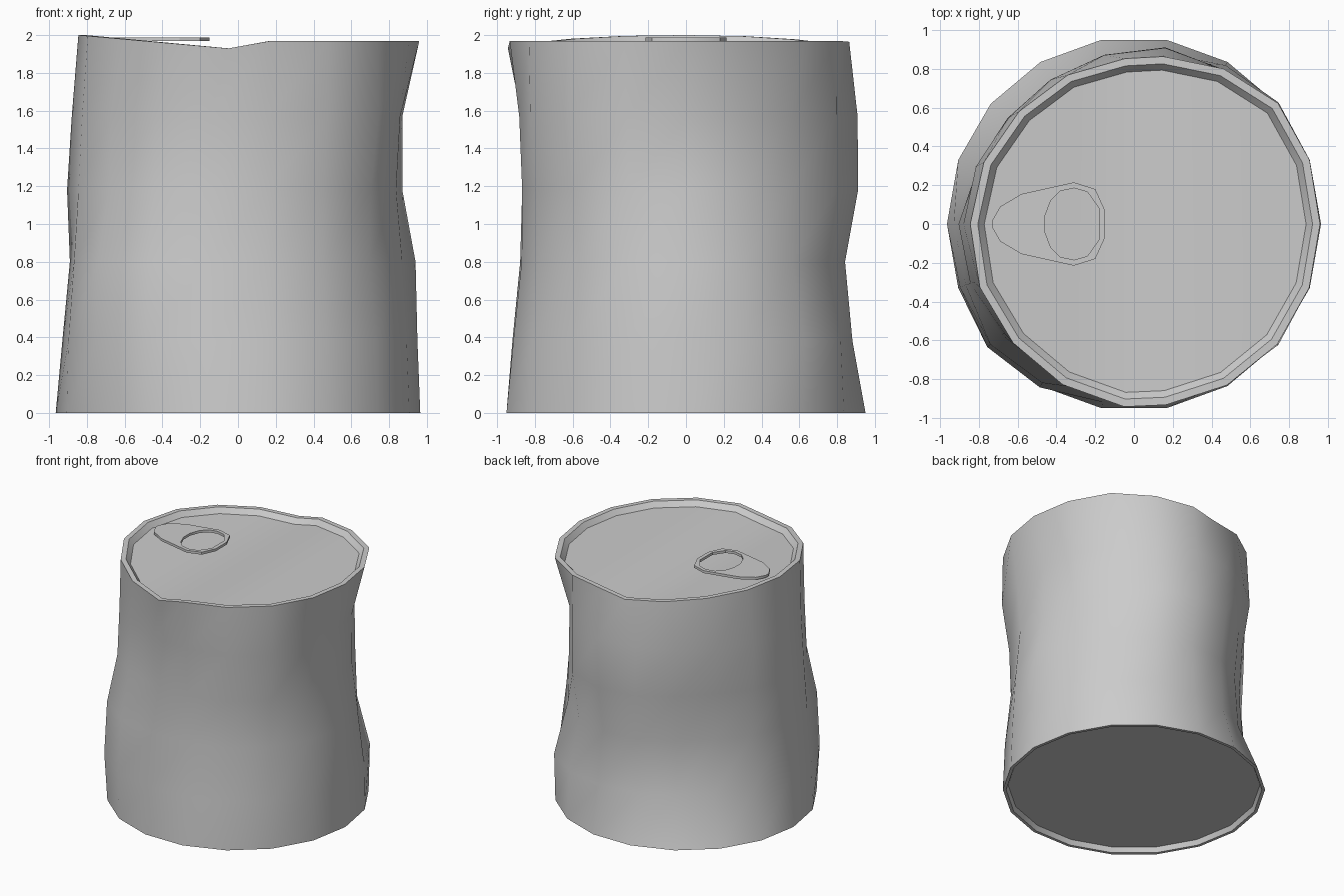
import bpy, bmesh
from math import sin, cos, pi, radians, degrees

if "Cube" in bpy.data.objects:
    bpy.data.objects.remove(bpy.data.objects["Cube"])

metal = bpy.data.materials.new("plain_grey_metal")
metal.use_nodes = True
GREY = (0.6, 0.6, 0.6, 1)
metal.diffuse_color = GREY
metal.node_tree.nodes["Principled BSDF"].inputs["Base Color"].default_value = GREY

SIDES = 18
# Radius of the dented wall: one row per height, one column per direction
DIRS = [0, 45, 70, 90, 135, 180, 225, 270, 315, 360]
DENTS = [
    (0.00, [.965] * 9),
    (0.38, [.95, .975, .93, .86, .80, .93, .99, .925, .95]),
    (0.80, [.94, .87, .87, .84, .77, .89, .97, .88, .905]),
    (1.18, [.87, .865, .95, .90, .79, .905, .89, .875, .92]),
    (1.57, [.87, .86, .955, .89, .85, .88, .875, .885, .975]),
    (1.97, [.96, .97, .90, .855, .83, .845, .875, .945, .965]),
]


def radius(row, angle):
    """Smoothly blend the row's radii around the can."""
    row = row + row[:1]
    for i in range(len(DIRS) - 1):
        if DIRS[i] <= angle <= DIRS[i + 1]:
            t = (angle - DIRS[i]) / (DIRS[i + 1] - DIRS[i])
            t = t * t * (3 - 2 * t)
            return row[i] * (1 - t) + row[i + 1] * t


def rim_height(x):
    """The crushed rim tips up on one side, with a crease near the middle."""
    return 1.925 - 0.089 * x if x < 0 else min(1.97, 1.925 + 0.26 * x)


def ring_points(z, row):
    top = z > 1.9
    points = []
    for i in range(SIDES):
        a = 360 * i / SIDES
        if top and cos(radians(a)) < 0:
            a -= 7 * sin(radians(a))
        r = radius(row, a)
        x, y = r * cos(radians(a)), r * sin(radians(a))
        points.append((x, y, rim_height(x) if top else z))
    return points


def inset(points, factor, dz):
    cx = sum(p[0] for p in points) / len(points)
    cy = sum(p[1] for p in points) / len(points)
    return [(cx + (x - cx) * factor, cy + (y - cy) * factor, z + dz) for x, y, z in points]


def bridge(bm, a, b):
    n = len(a)
    for i in range(n):
        j = (i + 1) % n
        bm.faces.new((a[i], a[j], b[j], b[i]))


def strips(bm, ring):
    """Close a ring with strips running front to back."""
    n = len(ring)
    for i in range(n // 2):
        corners = [ring[i], ring[i + 1], ring[n - 1 - i], ring[(n - i) % n]]
        bm.faces.new(list(dict.fromkeys(corners)))


def finish(bm, name, angle):
    bmesh.ops.recalc_face_normals(bm, faces=bm.faces)
    mesh = bpy.data.meshes.new(name)
    bm.to_mesh(mesh)
    bm.free()
    mesh.materials.append(metal)
    obj = bpy.data.objects.new(name, mesh)
    bpy.context.collection.objects.link(obj)
    bpy.ops.object.select_all(action='DESELECT')
    obj.select_set(True)
    bpy.context.view_layer.objects.active = obj
    bpy.ops.object.shade_smooth_by_angle(angle=radians(angle))
    return obj


# Can: recessed base, dented wall, rolled rim and sunken lid
bm = bmesh.new()
wall = [ring_points(z, row) for z, row in DENTS]
loops = [inset(wall[0], 0.96, 0.04), inset(wall[0], 0.975, 0)] + wall
loops += [inset(wall[-1], 0.957, 0), inset(wall[-1], 0.92, -0.04)]
rings = [[bm.verts.new(p) for p in loop] for loop in loops]
for low, high in zip(rings, rings[1:]):
    bridge(bm, low, high)
strips(bm, rings[0])
strips(bm, rings[-1])
finish(bm, "dented_can", 40)

# Pull tab: a flat teardrop plate with a finger hole
OUTER = [(-.73, .02), (-.69, .09), (-.58, .155), (-.31, .215), (-.2, .18), (-.15, .07)]
INNER = [(-.46, .04), (-.43, .12), (-.38, .17), (-.31, .185), (-.24, .165), (-.18, .08)]


def mirrored(half, z):
    return [(x, y, z) for x, y in half] + [(x, -y, z) for x, y in reversed(half)]


bm = bmesh.new()
tab = [[bm.verts.new(p) for p in mirrored(half, z)]
       for half, z in ((OUTER, 1.968), (OUTER, 1.988), (INNER, 1.988), (INNER, 1.968))]
for i in range(4):
    bridge(bm, tab[i], tab[(i + 1) % 4])
finish(bm, "pull_tab", 30)
